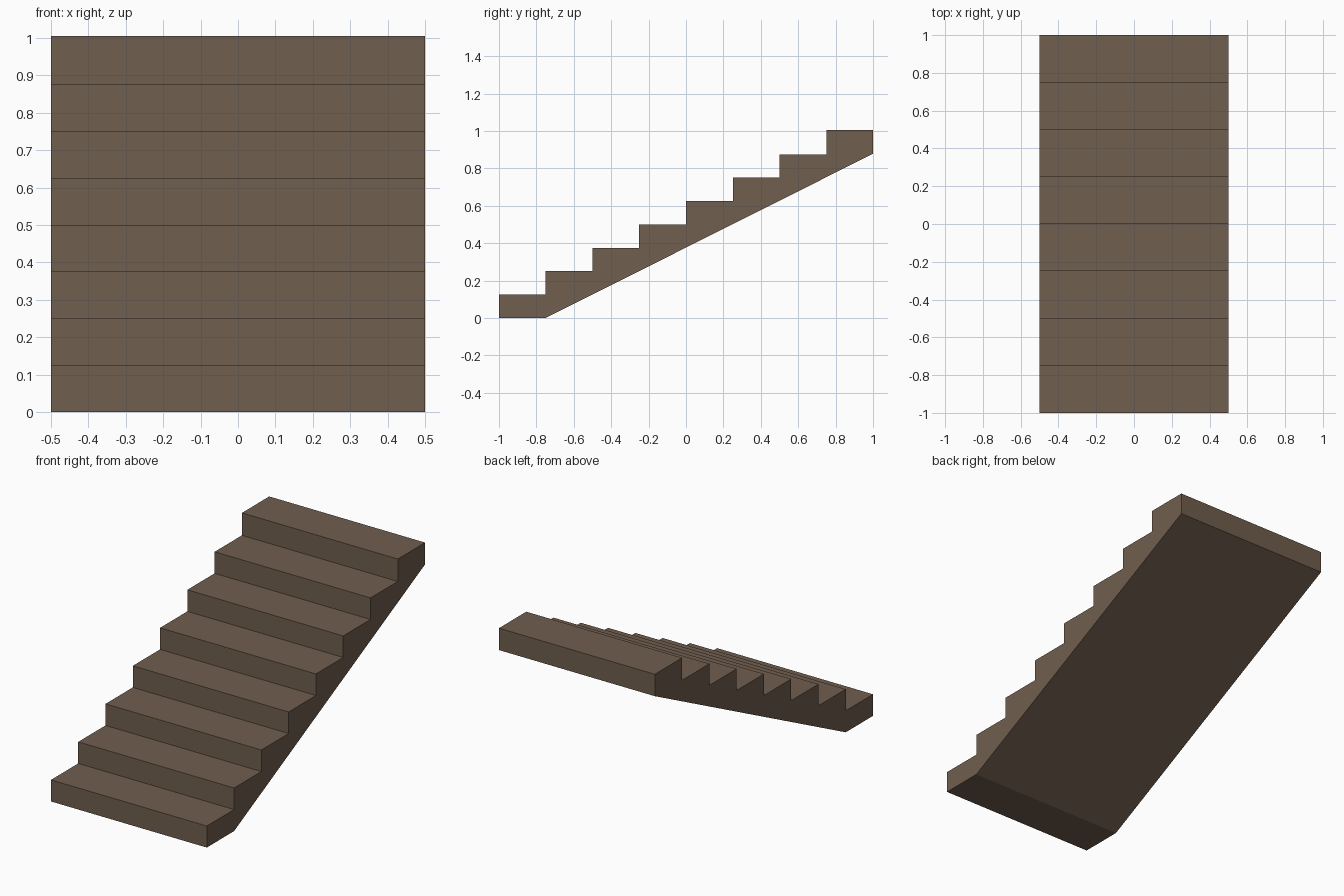
import bpy, bmesh

if "Cube" in bpy.data.objects:
    bpy.data.objects.remove(bpy.data.objects["Cube"])

STEPS, RUN, RISE, HALF_WIDTH = 8, 0.25, 0.125, 0.5
TOP = 1.005  # last step is slightly taller

wood = bpy.data.materials.new("brown wood")
wood.diffuse_color = (0.162, 0.112, 0.076, 1)
wood.use_nodes = True
wood.node_tree.nodes["Principled BSDF"].inputs["Base Color"].default_value = wood.diffuse_color

# Side profile (y, z): stepped top edge, then the sloping underside
profile = [(-1, 0)]
for i in range(STEPS):
    z = TOP if i == STEPS - 1 else (i + 1) * RISE
    profile += [(-1 + i * RUN, z), (-1 + (i + 1) * RUN, z)]
profile += [(1, 0.878), (-0.75, 0)]

# Extrude the profile across the width
bm = bmesh.new()
side = bm.faces.new([bm.verts.new((-HALF_WIDTH, y, z)) for y, z in profile])
ext = bmesh.ops.extrude_face_region(bm, geom=[side])
verts = [g for g in ext["geom"] if isinstance(g, bmesh.types.BMVert)]
bmesh.ops.translate(bm, verts=verts, vec=(2 * HALF_WIDTH, 0, 0))
if side.is_valid and not any(len(e.link_faces) == 2 for e in side.edges):
    bmesh.ops.contextual_create(bm, geom=list(side.edges))
# Close the remaining side if the extrusion left it open
bmesh.ops.holes_fill(bm, edges=[e for e in bm.edges if e.is_boundary], sides=0)
bmesh.ops.recalc_face_normals(bm, faces=bm.faces)

mesh = bpy.data.meshes.new("staircase")
bm.to_mesh(mesh)
bm.free()
mesh.materials.append(wood)
bpy.context.collection.objects.link(bpy.data.objects.new("staircase", mesh))
